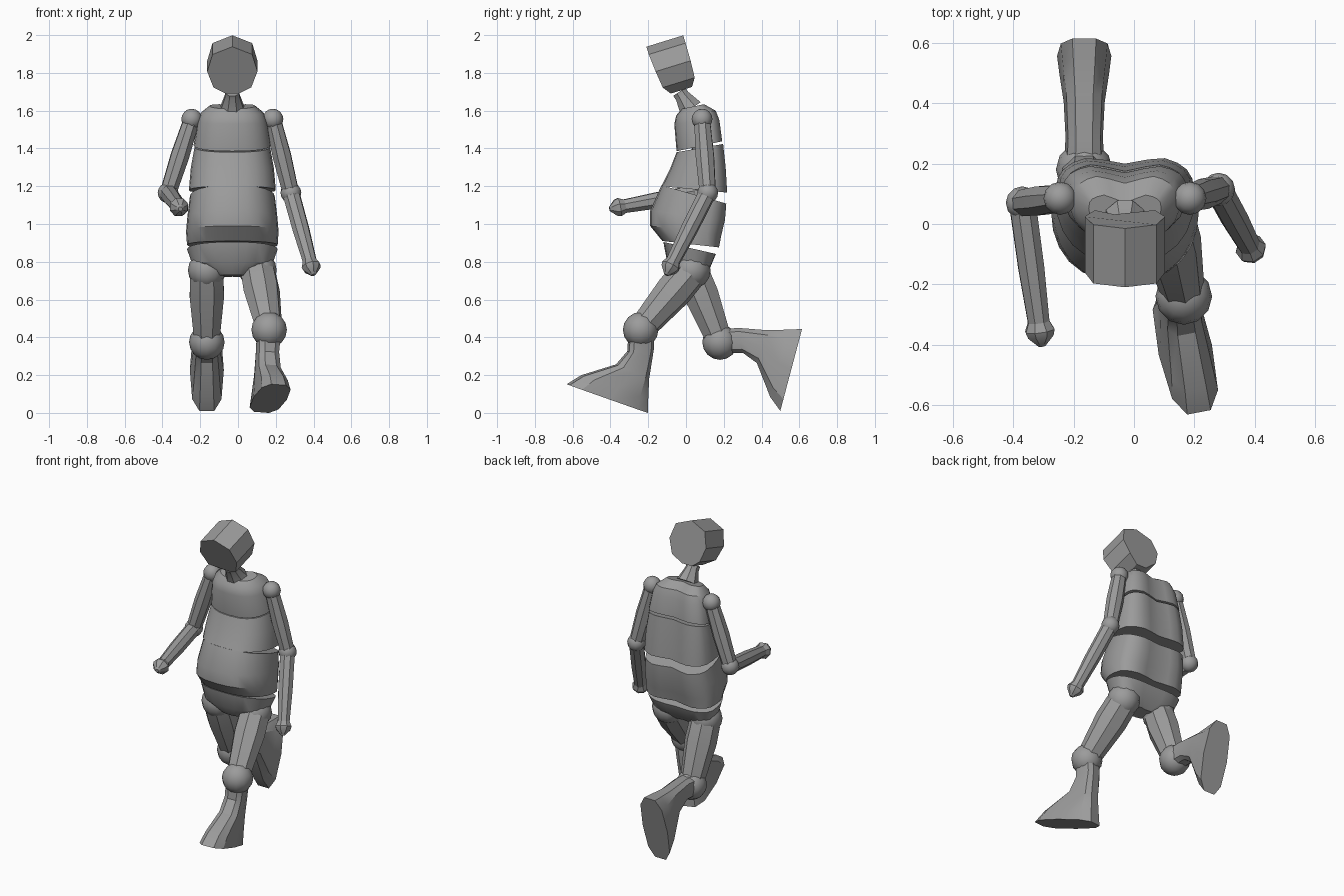
import bpy, bmesh, math
from mathutils import Vector

if "Cube" in bpy.data.objects:
    bpy.data.objects.remove(bpy.data.objects["Cube"])

grey = bpy.data.materials.new("mid_grey")
grey.diffuse_color = (0.33, 0.33, 0.33, 1)
grey.use_nodes = True
grey.node_tree.nodes["Principled BSDF"].inputs["Base Color"].default_value = grey.diffuse_color


def finish(name, bm, angle=30):
    """Turn a bmesh into a named grey object, smooth except at sharp edges."""
    bmesh.ops.recalc_face_normals(bm, faces=bm.faces)
    me = bpy.data.meshes.new(name)
    bm.to_mesh(me)
    bm.free()
    me.materials.append(grey)
    ob = bpy.data.objects.new(name, me)
    bpy.context.collection.objects.link(ob)
    bpy.ops.object.select_all(action='DESELECT')
    ob.select_set(True)
    bpy.context.view_layer.objects.active = ob
    bpy.ops.object.shade_smooth_by_angle(angle=math.radians(angle))
    return ob


def loft(name, rings, angle=30):
    """Skin a list of equal-length point rings and cap both ends."""
    bm = bmesh.new()
    vs = [[bm.verts.new(p) for p in r] for r in rings]
    n = len(vs[0])
    for a, b in zip(vs, vs[1:]):
        for i in range(n):
            j = (i + 1) % n
            bm.faces.new((a[i], a[j], b[j], b[i]))
    bm.faces.new(vs[0])
    bm.faces.new(vs[-1])
    return finish(name, bm, angle)


def tube(name, p, q, stations, n=8):
    """Round limb from p to q; stations are (fraction, radius)."""
    p, q = Vector(p), Vector(q)
    d = (q - p).normalized()
    s = d.cross(Vector((0, 1, 0.3))).normalized()
    u = d.cross(s)
    rings = []
    for t, r in stations:
        c = p.lerp(q, t)
        rings.append([c + r * (math.cos(a) * s + math.sin(a) * u)
                      for a in [2 * math.pi * (i + 0.5) / n for i in range(n)]])
    return loft(name, rings)


def ball(name, c, r):
    bm = bmesh.new()
    bmesh.ops.create_uvsphere(bm, u_segments=12, v_segments=8, radius=r)
    bmesh.ops.translate(bm, verts=bm.verts, vec=c)
    return finish(name, bm, 35)


def spow(v, e):
    return math.copysign(abs(v) ** e, v)


MID = -0.03   # x of the body's centre line


def body_ring(hw, yf, yb, zf, zb, notch, n=24):
    """Tilted body section, flatter at the back with a groove on the spine."""
    yc = yf + 0.6 * (yb - yf)
    pts = []
    for i in range(n):
        a = 2 * math.pi * i / n
        c, s = math.cos(a), math.sin(a)
        x = hw * spow(c, 0.8)
        if s > 0:
            y = yc + (yb - yc) * s ** 0.6 - notch * max(0, 1 - 2.2 * abs(c))
        else:
            y = yc + (yc - yf) * spow(s, 0.95)
        z = zf + (zb - zf) * (y - yf) / (yb - yf)
        pts.append((MID + x, y, z))
    return pts


# Torso segments: half width, front y, back y, front z, back z
torso = {
    "chest": [(.12, -.02, .10, 1.61, 1.635), (.165, -.052, .165, 1.575, 1.60),
              (.185, -.062, .185, 1.53, 1.55), (.205, -.05, .20, 1.385, 1.44)],
    "abdomen": [(.20, -.05, .205, 1.38, 1.425), (.22, -.085, .22, 1.29, 1.30),
                (.23, -.13, .23, 1.20, 1.165)],
    "belly": [(.225, -.13, .225, 1.205, 1.105), (.238, -.19, .22, 1.07, 1.02),
              (.245, -.19, .20, .99, .94), (.24, -.125, .185, .91, .875)],
    "pelvis": [(.24, -.12, .165, .905, .84), (.21, -.10, .135, .80, .77),
               (.09, -.05, .08, .73, .72)],
}
for part, rows in torso.items():
    loft(part, [body_ring(*r, 0.03 if part != "pelvis" else 0.01) for r in rows])

# Neck, a flared tube leaning forward
tube("neck", (MID, -.035, 1.70), (MID, .025, 1.61), [(0, .042), (.25, .042), (1, .068)])

# Head: faceted prism lying along a tilted front-to-back axis
axis, up = Vector((0, .955, .295)), Vector((0, -.295, .955))
# half of the outline: sideways, height, front depth, back depth
half = [(0, 1.915, .372, .576), (.105, 1.872, .372, .576), (.133, 1.775, .38, .574),
        (.10, 1.683, .391, .568), (.035, 1.64, .422, .54)]
outline = half + [(-u, v, f, b) for u, v, f, b in half[:0:-1]]
loft("head", [[Vector((MID + o[0], 0, 0)) + up * o[1] + axis * o[k] for o in outline]
              for k in (2, 3)], 15)

# Arms: shoulder, elbow, hand tip
arms = {
    "right": ((-.245, .085, 1.555), (-.37, .07, 1.165), (-.305, -.405, 1.08)),
    "left": ((.185, .085, 1.555), (.28, .115, 1.165), (.40, -.105, .73)),
}
for side, (sh, el, tip) in arms.items():
    ball(side + "_shoulder", sh, .055)
    ball(side + "_elbow", el, .055)
    tube(side + "_upper_arm", sh, el, [(.05, .045), (.5, .052), (.97, .046)])
    tube(side + "_forearm", el, tip, [(.03, .047), (.45, .046), (.84, .038)])
    tube(side + "_hand", el, tip, [(.82, .036), (.89, .052), (.93, .046), (1, .012)])


def boot(name, knee, heel, toe):
    """Shin that widens into a flat-soled foot."""
    k, h, t = Vector(knee), Vector(heel), Vector(toe)
    d = (h - k).normalized()
    f = (t - k) - d * (t - k).dot(d)
    f.normalize()
    s = d.cross(f)
    # (down, forward) at the back, the same at the front, half width
    rows = [((.04, -.065), (.04, .065), .065), ((.11, -.058), (.11, .075), .062),
            ((.26, -.022), (.175, .14), .068), ((.37, -.008), (.217, .33), .082),
            ((.44, 0), (.258, .41), .09)]
    angles = [math.pi * (i + .5) / 5 for i in range(10)]
    cmax = math.cos(math.pi / 10) ** .7
    rings = []
    for b, fr, w in rows:
        ring = []
        for a in angles:
            m = (1 + spow(math.cos(a), .7) / cmax) / 2
            ring.append(k + d * (b[0] + (fr[0] - b[0]) * m) + f * (b[1] + (fr[1] - b[1]) * m)
                        + s * w * spow(math.sin(a), .7))
        rings.append(ring)
    return loft(name, rings)


# Legs: hip, knee, heel, toe
legs = {
    "right": ((-.165, .03, .755), (-.165, .18, .375), (-.165, .62, .445), (-.165, .50, .01)),
    "left": ((.105, .03, .755), (.165, -.24, .44), (.125, -.21, .005), (.215, -.62, .155)),
}
for side, (hip, knee, heel, toe) in legs.items():
    ball(side + "_hip", hip, .10)
    ball(side + "_knee", knee, .094)
    tube(side + "_thigh", hip, knee, [(.08, .095), (.35, .098), (.9, .075)])
    boot(side + "_boot", knee, heel, toe)
